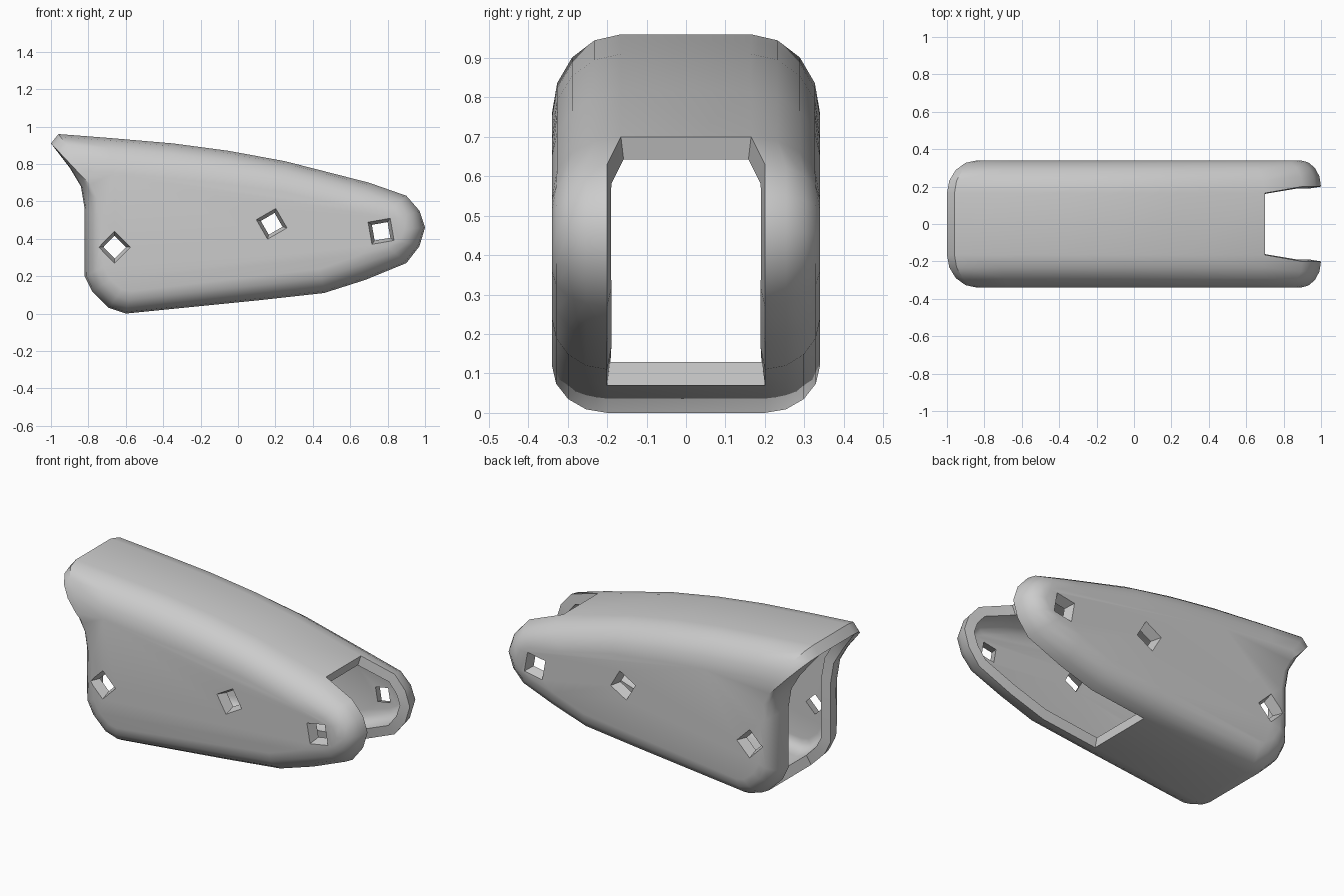
import bpy, bmesh, math
from mathutils import Matrix

if "Cube" in bpy.data.objects:
    bpy.data.objects.remove(bpy.data.objects["Cube"])

# Side outline of the shell at the rim (x, z), clockwise from the upper left tip
RIM = [(-1, .91), (-.96, .96), (-.7, .94), (-.35, .91), (-.05, .87), (.25, .815), (.7, .7),
       (.9, .63), (.97, .55), (1, .46), (.97, .36), (.9, .27), (.68, .18), (.46, .11),
       (.1, .07), (-.6, 0), (-.69, .03), (-.78, .12), (-.82, .2), (-.82, .56), (-.84, .68), (-.9, .78)]
# Matching outline where the rounded edge meets the flat side
SIDE = [(-.84, .74), (-.81, .76), (-.66, .75), (-.35, .72), (-.05, .69), (.25, .65), (.6, .57),
        (.8, .54), (.86, .51), (.89, .45), (.86, .39), (.8, .36), (.64, .31), (.44, .24),
        (.1, .2), (-.57, .12), (-.62, .13), (-.68, .18), (-.72, .25), (-.73, .5), (-.75, .61), (-.79, .69)]
N = len(RIM)
TOP = range(0, 7)       # points joined across the top
BOTTOM = range(14, 17)  # points joined across the bottom
STEPS = 4

bm = bmesh.new()
rims = {}
for s in (-1, 1):
    rings = []
    for k in range(STEPS + 1):
        a = math.pi / 2 * k / STEPS
        ring = []
        for i in range(N):
            y0 = .165 if i in TOP else .2
            t = 1 - math.cos(a)
            y = y0 + (.34 - y0) * math.sin(a)
            x = RIM[i][0] + (SIDE[i][0] - RIM[i][0]) * t
            z = RIM[i][1] + (SIDE[i][1] - RIM[i][1]) * t
            ring.append(bm.verts.new((x, s * y, z)))
        rings.append(ring)
    for r0, r1 in zip(rings, rings[1:]):
        for i in range(N):
            j = (i + 1) % N
            bm.faces.new((r0[i], r0[j], r1[j], r1[i]))
    bm.faces.new(rings[-1])
    rims[s] = rings[0]
# Bands across the top and bottom; the two ends stay open
for band in (TOP, BOTTOM):
    for i in list(band)[:-1]:
        bm.faces.new((rims[-1][i], rims[-1][i + 1], rims[1][i + 1], rims[1][i]))
bmesh.ops.recalc_face_normals(bm, faces=bm.faces)
# Make sure normals face outward
bm.normal_update()
side = max(bm.faces, key=lambda f: f.calc_center_median().y)
if side.normal.y < 0:
    bmesh.ops.reverse_faces(bm, faces=bm.faces)
me = bpy.data.meshes.new("shell")
bm.to_mesh(me)
bm.free()
shell = bpy.data.objects.new("shell", me)
bpy.context.collection.objects.link(shell)

# Tapered four-sided hole cutters on both sides
bm = bmesh.new()
for x, z, turn in ((-.66, .355, 0), (.18, .48, 15), (.765, .44, 35)):
    for s in (-1, 1):
        m = (Matrix.Translation((x, s * .31, z)) @ Matrix.Rotation(math.radians(turn), 4, 'Y')
             @ Matrix.Rotation(-s * math.pi / 2, 4, 'X'))
        bmesh.ops.create_cone(bm, cap_ends=True, segments=4, radius1=.035, radius2=.11,
                              depth=.18, matrix=m)
cm = bpy.data.meshes.new("hole_cutter")
bm.to_mesh(cm)
bm.free()
cutter = bpy.data.objects.new("hole_cutter", cm)
bpy.context.collection.objects.link(cutter)
cutter.hide_render = True

# Wall thickness, then the holes
bpy.context.view_layer.objects.active = shell
shell.select_set(True)
sol = shell.modifiers.new("wall", 'SOLIDIFY')
sol.thickness = .06
sol.offset = -1
cut = shell.modifiers.new("holes", 'BOOLEAN')
cut.operation = 'DIFFERENCE'
cut.solver = 'EXACT'
cut.object = cutter
for name in ("wall", "holes"):
    bpy.ops.object.modifier_apply(modifier=name)
bpy.data.objects.remove(cutter)
bpy.ops.object.shade_smooth_by_angle(angle=math.radians(40))
